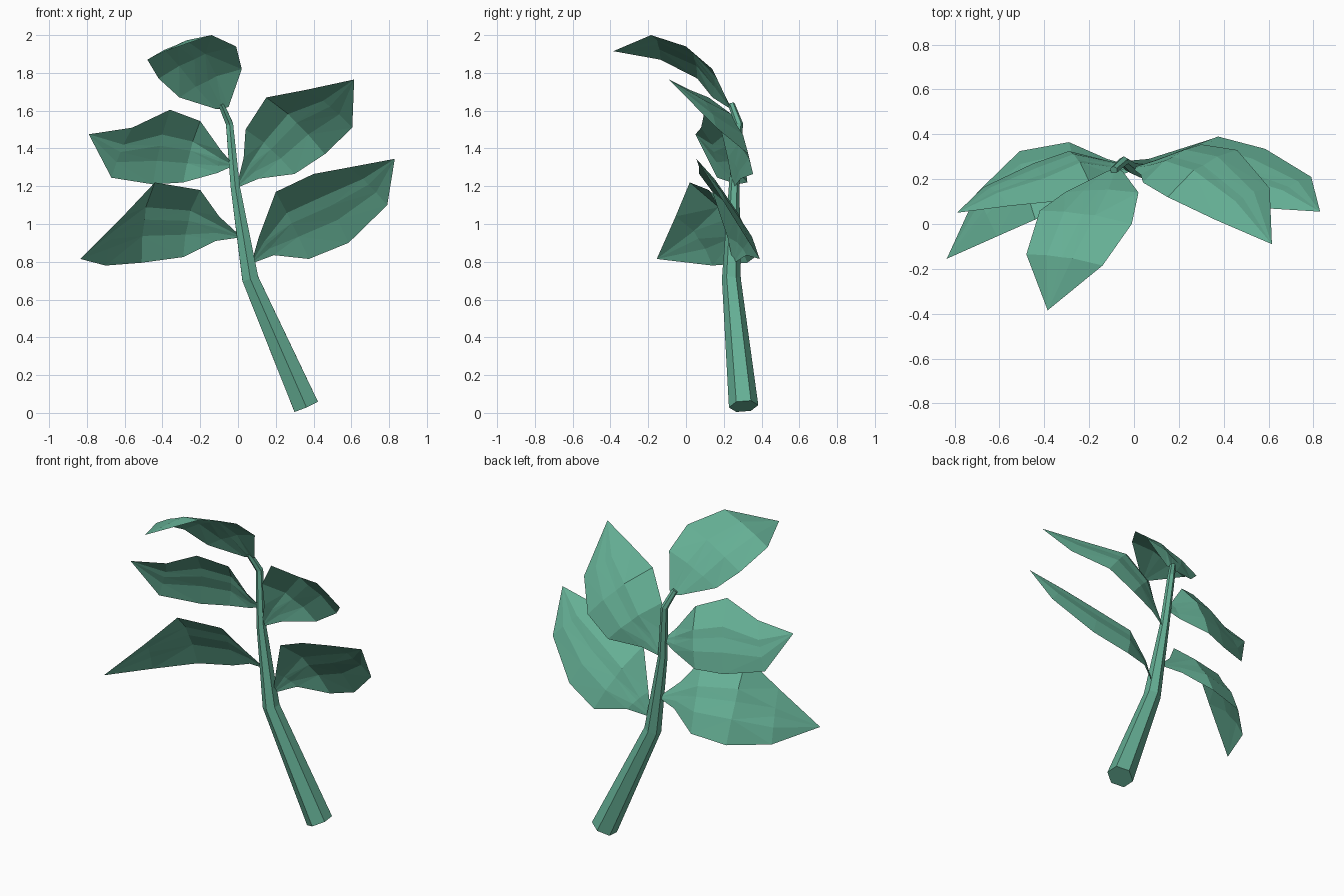
import bpy, bmesh, math
from mathutils import Vector as V

if "Cube" in bpy.data.objects:
    bpy.data.objects.remove(bpy.data.objects["Cube"])

green = bpy.data.materials.new("leaf green")
green.diffuse_color = (0.13, 0.43, 0.30, 1)
green.use_nodes = True
green.node_tree.nodes["Principled BSDF"].inputs["Base Color"].default_value = green.diffuse_color


def finish(bm, name):
    me = bpy.data.meshes.new(name)
    bm.to_mesh(me)
    bm.free()
    me.materials.append(green)
    ob = bpy.data.objects.new(name, me)
    bpy.context.collection.objects.link(ob)
    return ob


def tube(name, path, radii, sides=6):
    """Tapered tube with flat sides, cut square to the path."""
    bm = bmesh.new()
    pts = [V(p) for p in path]
    rings = []
    for i, p in enumerate(pts):
        a = (p - pts[i - 1]).normalized() if i else V()
        b = (pts[i + 1] - p).normalized() if i < len(pts) - 1 else V()
        d = (a + b).normalized()
        u = (V((0, 1, 0)) - d * d.y).normalized()
        w = d.cross(u)
        rings.append([bm.verts.new(p + radii[i] * (u * math.cos(t) + w * math.sin(t)))
                      for t in (2 * math.pi * k / sides for k in range(sides))])
    for r, s in zip(rings, rings[1:]):
        for k in range(sides):
            n = (k + 1) % sides
            bm.faces.new((r[k], r[n], s[n], s[k]))
    bm.faces.new(rings[0][::-1])
    bm.faces.new(rings[-1])
    bmesh.ops.recalc_face_normals(bm, faces=bm.faces)
    return finish(bm, name)


def leaf(name, base, tip, upper, lower, bulge=0.1):
    """Sheet lofted between two edge curves, arched backwards with a grooved midrib."""
    bm = bmesh.new()
    base, tip = V(base), V(tip)
    out = None
    rows = []
    for u, l in zip(upper, lower):
        u, l = V(u), V(l)
        n = (tip - base).cross(u - l).normalized()
        if n.dot(V((0, 1, 0.5))) < 0:
            n = -n
        out = n
        h = (u - l).length * bulge
        rows.append([bm.verts.new(l.lerp(u, t) + n * h * k)
                     for t, k in ((0, 0), (0.28, 0.75), (0.48, 0.8), (0.62, 1), (1, 0))])
    b, t = bm.verts.new(base), bm.verts.new(tip)
    for r, s in zip(rows, rows[1:]):
        for k in range(4):
            bm.faces.new((r[k], r[k + 1], s[k + 1], s[k]))
    for k in range(4):
        bm.faces.new((b, rows[0][k + 1], rows[0][k]))
        bm.faces.new((rows[-1][k], rows[-1][k + 1], t))
    bmesh.ops.triangulate(bm, faces=bm.faces)
    bmesh.ops.recalc_face_normals(bm, faces=bm.faces)
    if sum((f.normal * f.calc_area() for f in bm.faces), V()).dot(out) < 0:
        bmesh.ops.reverse_faces(bm, faces=bm.faces)
    return finish(bm, name)


# bent, tapering hexagonal stem
tube("stem",
     [(0.36, 0.305, 0.035), (0.065, 0.24, 0.71), (-0.015, 0.255, 1.2),
      (-0.045, 0.28, 1.53), (-0.09, 0.24, 1.635)],
     [0.078, 0.05, 0.028, 0.022, 0.018])

# leaves: base, tip, then upper and lower edge from base to tip
leaf("top_leaf", (-0.08, 0.25, 1.61), (-0.385, -0.385, 1.915),
     [(-0.05, 0.235, 1.62), (0.02, 0.14, 1.82), (-0.01, 0.0, 1.94), (-0.14, -0.185, 2.0)],
     [(-0.12, 0.235, 1.61), (-0.31, 0.14, 1.67), (-0.42, 0.06, 1.77), (-0.48, -0.135, 1.87)],
     bulge=0.07)

leaf("upper_left_leaf", (-0.02, 0.26, 1.31), (-0.79, 0.05, 1.475),
     [(-0.09, 0.22, 1.39), (-0.20, 0.19, 1.545), (-0.36, 0.10, 1.605), (-0.56, 0.08, 1.51)],
     [(-0.11, 0.28, 1.27), (-0.29, 0.325, 1.22), (-0.45, 0.27, 1.21), (-0.67, 0.165, 1.245)])

leaf("lower_left_leaf", (0.02, 0.25, 0.93), (-0.835, -0.155, 0.815),
     [(-0.10, 0.2, 1.04), (-0.20, 0.12, 1.18), (-0.44, 0.02, 1.22), (-0.61, -0.055, 1.04)],
     [(-0.12, 0.29, 0.91), (-0.29, 0.365, 0.825), (-0.51, 0.325, 0.795), (-0.70, 0.14, 0.78)])

leaf("upper_right_leaf", (-0.01, 0.25, 1.19), (0.615, -0.09, 1.765),
     [(0.03, 0.22, 1.35), (0.04, 0.185, 1.50), (0.15, 0.12, 1.67), (0.36, 0.02, 1.71)],
     [(0.11, 0.29, 1.24), (0.30, 0.355, 1.265), (0.46, 0.33, 1.37), (0.605, 0.16, 1.51)])

leaf("lower_right_leaf", (0.07, 0.25, 0.79), (0.83, 0.055, 1.345),
     [(0.11, 0.22, 0.93), (0.20, 0.14, 1.17), (0.40, 0.07, 1.265), (0.59, 0.07, 1.30)],
     [(0.19, 0.32, 0.835), (0.375, 0.39, 0.815), (0.585, 0.335, 0.90), (0.79, 0.21, 1.10)])
